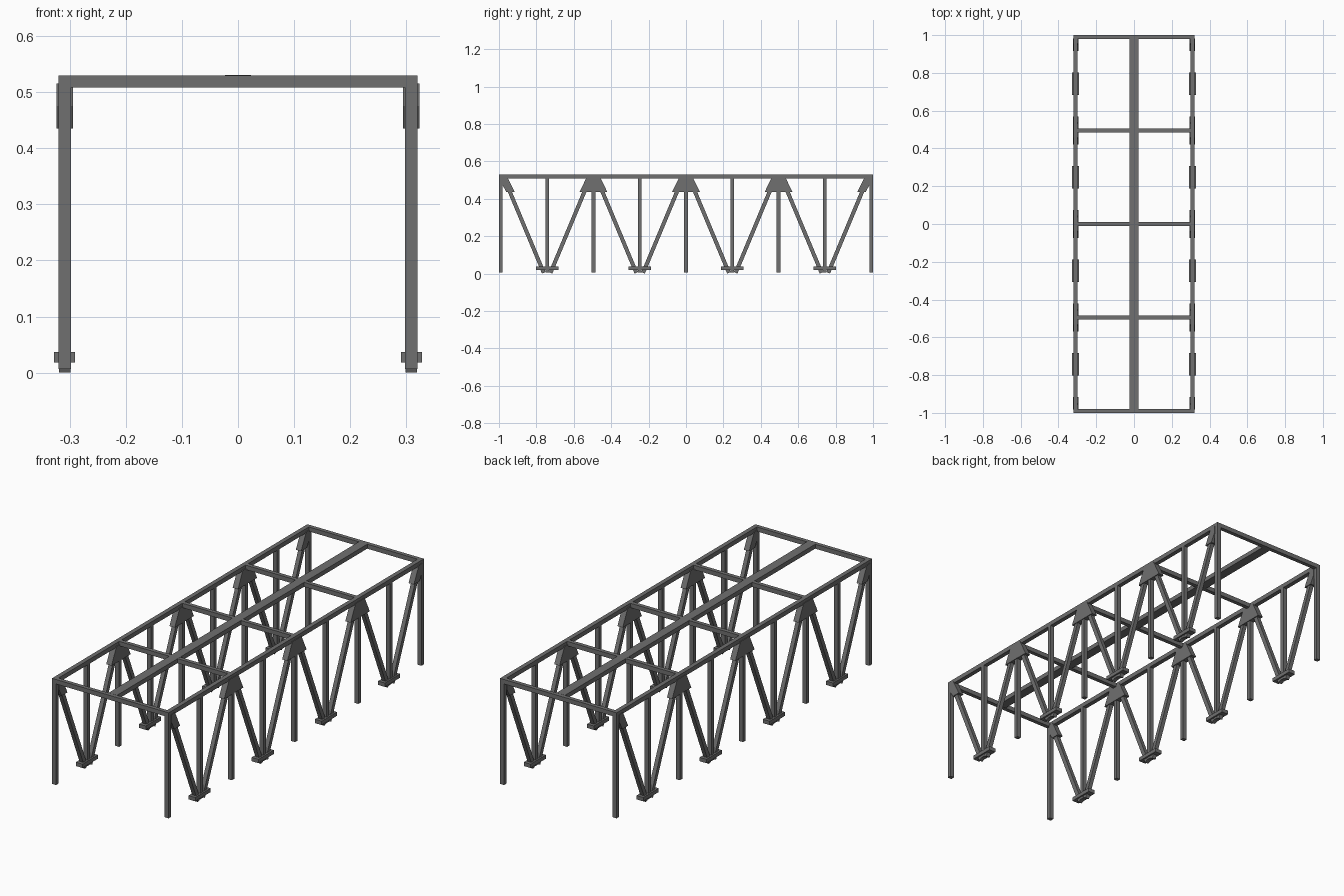
import bpy, bmesh, math
from mathutils import Vector

if "Cube" in bpy.data.objects:
    bpy.data.objects.remove(bpy.data.objects["Cube"])

steel = bpy.data.materials.new("dark_grey_steel")
steel.diffuse_color = (0.16, 0.16, 0.16, 1)
steel.use_nodes = True
steel.node_tree.nodes["Principled BSDF"].inputs["Base Color"].default_value = steel.diffuse_color

X = 0.309            # side frame centre plane
W, D = 0.022, 0.020  # bar section across x and along y
TOP, LOW = 0.53, 0.007


def prism(name, outline, x, width):
    """Extrude a (y, z) outline along x, centred on x."""
    bm = bmesh.new()
    face = bm.faces.new([bm.verts.new((x - width / 2, y, z)) for y, z in outline])
    ext = bmesh.ops.extrude_face_region(bm, geom=[face])
    moved = [v for v in ext["geom"] if isinstance(v, bmesh.types.BMVert)]
    bmesh.ops.translate(bm, verts=moved, vec=(width, 0, 0))
    bmesh.ops.recalc_face_normals(bm, faces=bm.faces)
    me = bpy.data.meshes.new(name)
    bm.to_mesh(me)
    bm.free()
    me.materials.append(steel)
    ob = bpy.data.objects.new(name, me)
    bpy.context.collection.objects.link(ob)
    return ob


def box(name, x, width, y0, y1, z0, z1):
    return prism(name, [(y0, z0), (y1, z0), (y1, z1), (y0, z1)], x, width)


def strut(name, x, a, b, width, depth):
    """Square-ended bar between two (y, z) points."""
    a, b = Vector(a), Vector(b)
    d = (b - a).normalized()
    n = Vector((-d.y, d.x)) * depth / 2
    return prism(name, [a + n, b + n, b - n, a - n], x, width)


posts = [-0.99, -0.495, 0, 0.495, 0.99]
mids = [(a + b) / 2 for a, b in zip(posts, posts[1:])]

for s in (-1, 1):
    x = s * X
    # top rail
    box("side_rail", x, W, -1, 1, TOP - 0.022, TOP)
    # posts with gusset plates
    for y in posts:
        box("post", x, W, y - D / 2, y + D / 2, LOW, TOP - 0.022)
        if abs(y) > 0.9:
            k = -1 if y > 0 else 1
            shape = [(0.008, 0.515), (0.035, 0.515), (0.075, 0.435),
                     (0.03, 0.435), (0.008, 0.475)]
            outline = [(y + k * u, z) for u, z in shape]
        else:
            outline = [(y - 0.036, 0.515), (y + 0.036, 0.515),
                       (y + 0.075, 0.435), (y - 0.075, 0.435)]
        prism("gusset_plate", outline, x, 0.029)
    # V braces, middle uprights and foot blocks
    for m in mids:
        box("middle_upright", x, W, m - D / 2, m + D / 2, LOW, TOP - 0.022)
        for k in (-1, 1):
            strut("diagonal_brace", x, (m + k * 0.018, 0.004),
                  (m + k * 0.233, 0.518), 0.0205, 0.021)
        box("foot_block", x, 0.037, m - 0.06, m + 0.06, 0.018, 0.037)

# cross beams
for y in posts:
    box("cross_beam", 0, 2 * X - W, y - D / 2, y + D / 2, TOP - 0.022, TOP)

# central plank
box("centre_beam", 0, 0.046, -0.98, 0.98, TOP - 0.0215, TOP + 0.0005)
